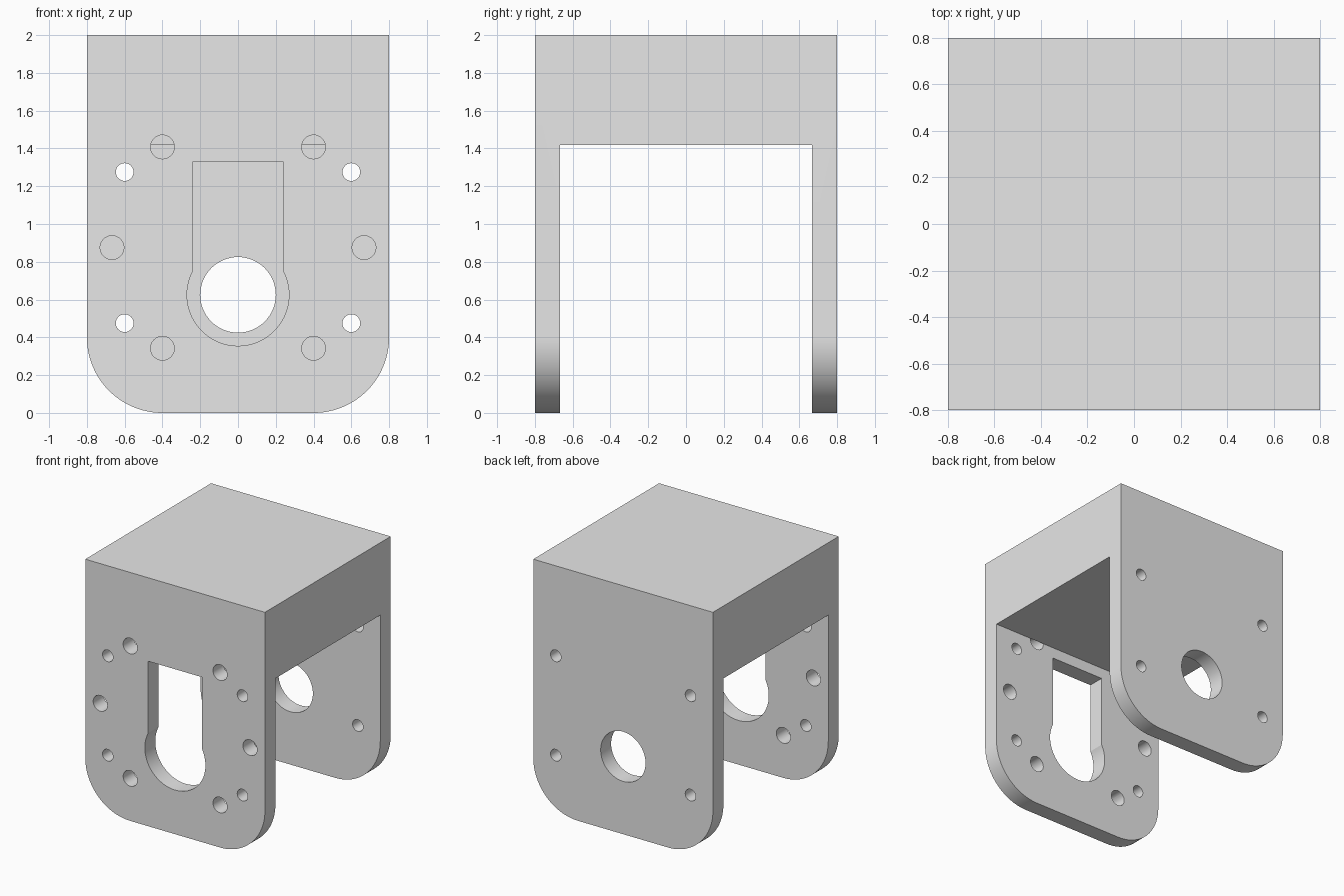
import bpy
import bmesh
from math import sin, cos, pi, sqrt, asin, radians

cube = bpy.data.objects.get("Cube")
if cube:
    bpy.data.objects.remove(cube, do_unlink=True)

HALF = 0.8      # half width and half depth
GAP = 0.667     # inner face of each cheek plate
ROOF = 1.417    # underside of the solid block
AXIS = 0.625    # height of the shaft axis
OUT = 1.0       # cutters reach past the outer faces


def arc(cx, cz, r, a0, a1, steps):
    return [(cx + r * cos(a0 + (a1 - a0) * i / steps),
             cz + r * sin(a0 + (a1 - a0) * i / steps)) for i in range(steps + 1)]


def circle(cx, cz, r, steps=48):
    return arc(cx, cz, r, 0, 2 * pi, steps)[:-1]


def prisms(name, parts):
    """One object from (profile in x-z, y start, y end) extrusions."""
    bm = bmesh.new()
    for profile, y0, y1 in parts:
        a = [bm.verts.new((x, y0, z)) for x, z in profile]
        b = [bm.verts.new((x, y1, z)) for x, z in profile]
        bm.faces.new(a)
        bm.faces.new(b[::-1])
        for i in range(len(a)):
            j = (i + 1) % len(a)
            bm.faces.new((a[j], a[i], b[i], b[j]))
    bmesh.ops.recalc_face_normals(bm, faces=bm.faces[:])
    mesh = bpy.data.meshes.new(name)
    bm.to_mesh(mesh)
    bm.free()
    obj = bpy.data.objects.new(name, mesh)
    bpy.context.collection.objects.link(obj)
    return obj


# Bracket body: square top, rounded lower corners
r = 0.4
outline = [(HALF, 2), (-HALF, 2)]
outline += arc(-HALF + r, r, r, pi, 1.5 * pi, 24)
outline += arc(HALF - r, r, r, 1.5 * pi, 2 * pi, 24)
bracket = prisms("bracket", [(outline, -HALF, HALF)])

# Opening between the two cheek plates
gap = prisms("gap_cutter", [([(-OUT, -OUT), (OUT, -OUT), (OUT, ROOF), (-OUT, ROOF)], -GAP, GAP)])

# Keyhole slot in the front plate
sr, sw = 0.27, 0.24
a = asin(sqrt(sr * sr - sw * sw) / sr)
slot = arc(0, AXIS, sr, pi - a, 2 * pi + a, 56) + [(sw, 1.328), (-sw, 1.328)]
holes = [(slot, -OUT, -GAP)]

# Shaft hole in the back plate
holes.append((circle(0, AXIS, 0.2, 64), GAP, OUT))

for s in (-1, 1):
    # Small screw holes through both plates
    for z in (0.475, 1.275):
        holes.append((circle(s * 0.6, z, 0.047, 32), -OUT, -GAP))
        holes.append((circle(s * 0.6, z, 0.047, 32), GAP, OUT))
    # Ring of larger holes in the front plate
    for x, z in ((0.4, 0.342), (0.667, 0.875), (0.4, 1.408)):
        holes.append((circle(s * x, z, 0.063, 32), -OUT, -GAP))
hole_cutters = prisms("hole_cutters", holes)

# Cut the body, then drop the cutters
for cutter in (gap, hole_cutters):
    cutter.hide_render = True
    mod = bracket.modifiers.new(cutter.name, 'BOOLEAN')
    mod.operation = 'DIFFERENCE'
    mod.solver = 'EXACT'
    mod.object = cutter
graph = bpy.context.evaluated_depsgraph_get()
cut_mesh = bpy.data.meshes.new_from_object(bracket.evaluated_get(graph))
bracket.modifiers.clear()
bracket.data = cut_mesh
for cutter in (gap, hole_cutters):
    bpy.data.objects.remove(cutter, do_unlink=True)

# Plain grey finish
grey = bpy.data.materials.new("light_grey")
grey.use_nodes = True
colour = (0.8, 0.8, 0.8, 1)
grey.diffuse_color = colour
grey.node_tree.nodes["Principled BSDF"].inputs["Base Color"].default_value = colour
bracket.data.materials.clear()
bracket.data.materials.append(grey)

for obj in bpy.context.selected_objects:
    obj.select_set(False)
bracket.select_set(True)
bpy.context.view_layer.objects.active = bracket
bpy.ops.object.shade_smooth_by_angle(angle=radians(20))
